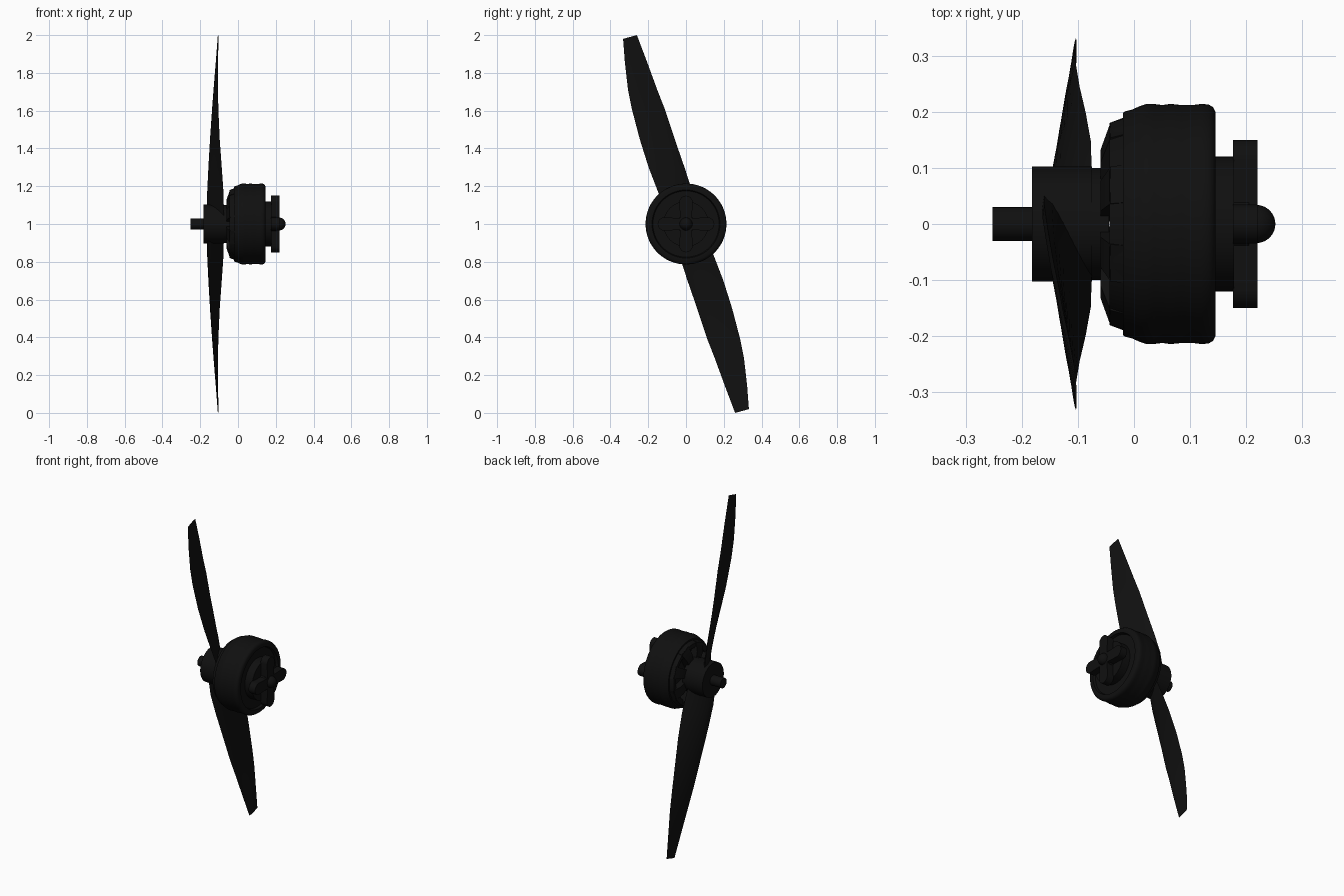
import bpy, bmesh, math
from mathutils import Matrix, Vector

if "Cube" in bpy.data.objects:
    bpy.data.objects.remove(bpy.data.objects["Cube"])

CZ = 1.0
black = bpy.data.materials.new("black")
black.diffuse_color = (0.005, 0.005, 0.005, 1)
black.use_nodes = True
black.node_tree.nodes["Principled BSDF"].inputs["Base Color"].default_value = black.diffuse_color
blade_black = bpy.data.materials.new("blade black")
blade_black.diffuse_color = (0.0055, 0.0055, 0.0055, 1)
blade_black.use_nodes = True
blade_black.node_tree.nodes["Principled BSDF"].inputs["Base Color"].default_value = blade_black.diffuse_color


def finish(bm, name, mat=black, angle=35):
    bmesh.ops.recalc_face_normals(bm, faces=bm.faces)
    me = bpy.data.meshes.new(name)
    bm.to_mesh(me)
    bm.free()
    ob = bpy.data.objects.new(name, me)
    ob.location.z = CZ
    me.materials.append(mat)
    bpy.context.collection.objects.link(ob)
    bpy.ops.object.select_all(action='DESELECT')
    ob.select_set(True)
    bpy.context.view_layer.objects.active = ob
    bpy.ops.object.shade_smooth_by_angle(angle=math.radians(angle))
    return ob


def lathe(name, profile, n=64, y=0, z=0):
    """Revolve (x, radius) points around an axis along x."""
    bm = bmesh.new()
    rings = []
    for x, r in profile:
        if r == 0:
            rings.append([bm.verts.new((x, y, z))] * n)
        else:
            rings.append([bm.verts.new((x, y + r * math.cos(2 * math.pi * i / n),
                                        z + r * math.sin(2 * math.pi * i / n))) for i in range(n)])
    for a, b in zip(rings, rings[1:]):
        for i in range(n):
            j = (i + 1) % n
            vs = list(dict.fromkeys([a[i], a[j], b[j], b[i]]))
            if len(vs) > 2:
                bm.faces.new(vs)
    return finish(bm, name)


def prism(name, outline, x0, x1, turn):
    """Extrude a (radial, sideways) outline along x, turned about the axis."""
    bm = bmesh.new()
    f = bm.faces.new([bm.verts.new((x0, a, b)) for a, b in outline])
    g = bmesh.ops.extrude_face_region(bm, geom=[f])
    bmesh.ops.translate(bm, vec=(x1 - x0, 0, 0),
                        verts=[v for v in g['geom'] if isinstance(v, bmesh.types.BMVert)])
    bmesh.ops.rotate(bm, cent=(0, 0, 0), matrix=Matrix.Rotation(turn, 3, 'X'), verts=bm.verts)
    return finish(bm, name)


# shaft, propeller hub and collar
lathe("shaft", [(-.252, 0), (-.252, .03), (-.1, .03), (-.1, 0)], 32)
lathe("propeller_hub", [(-.182, 0), (-.182, .1025), (-.075, .1025), (-.075, 0)])
lathe("collar", [(-.08, 0), (-.08, .1), (-.045, .1), (-.045, 0)])

# motor can, open at the rear around the stator
lathe("motor_can", [(-.02, 0), (-.02, .198), (-.015, .201), (-.003, .204), (.01, .21), (.022, .214),
                    (.035, .214), (.05, .212), (.065, .214), (.085, .212), (.105, .212), (.12, .214),
                    (.133, .213), (.141, .208), (.145, .2), (.145, .18), (.13, .175), (.13, 0)], 96)

# front bell: rim and radial spokes with gaps between
lathe("bell_rim", [(-.02, .15), (-.038, .15), (-.044, .165), (-.044, .18), (-.02, .189), (-.02, .15)], 96)
for i in range(8):
    bm = bmesh.new()
    side = [(-.06, .06), (-.06, .13), (-.042, .181), (-.018, .188), (-.018, .06)]
    a = [bm.verts.new((x, r, -.012 - r * .13)) for x, r in side]
    b = [bm.verts.new((x, r, .012 + r * .13)) for x, r in side]
    bm.faces.new(a)
    bm.faces.new(b)
    for k in range(5):
        bm.faces.new([a[k], a[k - 1], b[k - 1], b[k]])
    bmesh.ops.rotate(bm, cent=(0, 0, 0), verts=bm.verts,
                     matrix=Matrix.Rotation(math.pi * (i + .5) / 4, 3, 'X'))
    finish(bm, "bell_spoke")

# rear mount: base, cross arms with round ends, screws, rounded axle end
lathe("mount_base", [(.125, 0), (.125, .12), (.178, .12), (.178, 0)])
arm = [(0, -.03)] + [(.115 + .035 * math.cos(t), .035 * math.sin(t))
                     for t in [math.pi * (k / 12 - .5) for k in range(13)]] + [(0, .03)]
for i in range(4):
    t = i * math.pi / 2
    prism("mount_arm", arm, .176, .22, t)
lathe("mount_centre", [(.17, 0), (.17, .05), (.205, .05), (.205, 0)], 32)
dome = [(.218 + .034 * math.sin(k * math.pi / 16), .034 * math.cos(k * math.pi / 16)) for k in range(8)]
lathe("axle_end", [(.15, 0), (.15, .034)] + dome + [(.252, 0)], 32)

# propeller blades: z, straight edge (y, x), curved edge (y, x), thickness
stations = [
    (.03, .062, -.160, -.085, -.075, .030),
    (.17, .034, -.160, -.148, -.077, .026),
    (.30, -.008, -.154, -.198, -.086, .021),
    (.45, -.060, -.145, -.245, -.097, .017),
    (.61, -.113, -.134, -.287, -.104, .013),
    (.71, -.152, -.127, -.307, -.106, .010),
    (.86, -.207, -.115, -.324, -.106, .007),
    (.99, -.260, -.105, -.333, -.103, .004),
]
M = 10
for turn in (0, math.pi):
    bm = bmesh.new()
    rings = []
    for z, ys, xs, yc, xc, th in stations:
        p, q = Vector((xs, ys, z)), Vector((xc, yc, z))
        if z == .99:
            p.z, q.z = 1.0, .98
        d = (q - p).normalized()
        nrm = Vector((-d.y, d.x, 0))
        if nrm.x > 0:
            nrm = -nrm
        top, bot = [], []
        for k in range(M + 1):
            u = k / M
            h = th * 2.6 * math.sqrt(u) * (1 - u)
            c = p.lerp(q, u)
            top.append(c + nrm * h * .65)
            bot.append(c - nrm * h * .35)
        rings.append([bm.verts.new(v) for v in top + bot[-2:0:-1]])
    for a, b in zip(rings, rings[1:]):
        for i in range(len(a)):
            bm.faces.new([a[i], a[i - 1], b[i - 1], b[i]])
    bm.faces.new(rings[0])
    bm.faces.new(rings[-1])
    bmesh.ops.rotate(bm, cent=(0, 0, 0), matrix=Matrix.Rotation(turn, 3, 'X'), verts=bm.verts)
    finish(bm, "propeller_blade", blade_black, 50)
